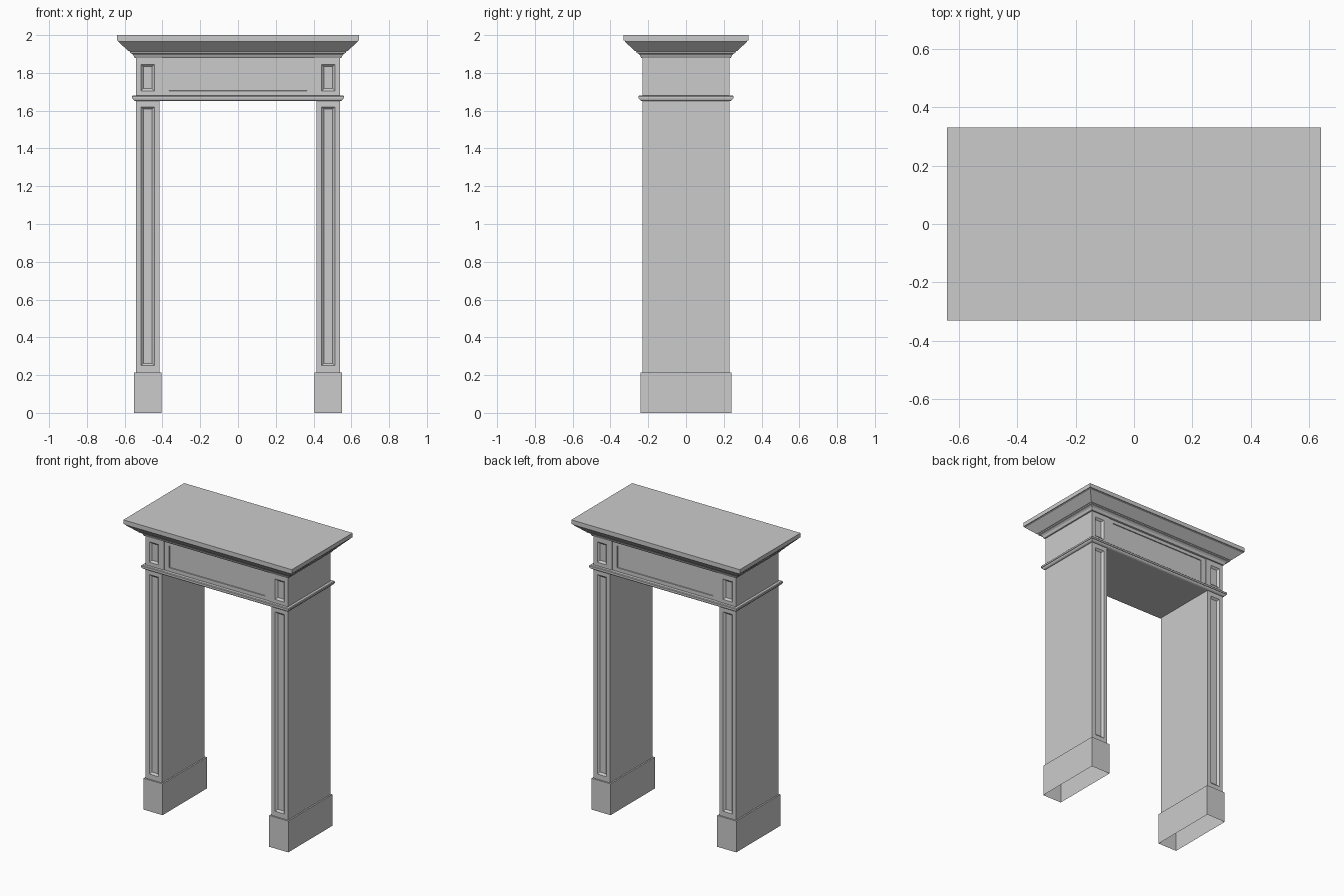
import bpy, bmesh

if "Cube" in bpy.data.objects:
    bpy.data.objects.remove(bpy.data.objects["Cube"])


def finish(bm, name):
    bmesh.ops.remove_doubles(bm, verts=bm.verts, dist=0.0002)
    bmesh.ops.recalc_face_normals(bm, faces=bm.faces)
    me = bpy.data.meshes.new(name)
    bm.to_mesh(me)
    bm.free()
    ob = bpy.data.objects.new(name, me)
    bpy.context.collection.objects.link(ob)
    return ob


def bridge(bm, rings):
    for a, b in zip(rings, rings[1:]):
        for i in range(4):
            j = (i + 1) % 4
            bm.faces.new((a[i], a[j], b[j], b[i]))


def moulding(name, profile, hx=0.54, hy=0.23):
    """Sweep an (offset, z) profile around the rectangular body."""
    bm = bmesh.new()
    rings = [[bm.verts.new((sx * (hx + d), sy * (hy + d), z))
              for sx, sy in ((-1, -1), (1, -1), (1, 1), (-1, 1))]
             for d, z in profile]
    bridge(bm, rings)
    bm.faces.new(rings[0])
    bm.faces.new(rings[-1])
    return finish(bm, name)


def panelled_box(name, outer, panel, hy, bevel, depth, ends=True):
    """Box whose front and back carry a recessed panel; rects are x0, x1, z0, z1."""
    bm = bmesh.new()
    x0, x1, z0, z1 = panel
    inner = (x0 + bevel, x1 - bevel, z0 + bevel, z1 - bevel)
    faces = []
    for s in (-1, 1):
        rings = []
        for (a, b, c, d), y in ((outer, hy), (panel, hy), (inner, hy - depth)):
            rings.append([bm.verts.new((x, s * y, z))
                          for x, z in ((a, c), (b, c), (b, d), (a, d))])
        bridge(bm, rings)
        bm.faces.new(rings[-1])
        faces.append(rings[0])
    f, b = faces
    for i in range(4):
        if ends or i in (1, 3):
            j = (i + 1) % 4
            bm.faces.new((f[i], f[j], b[j], b[i]))
    return finish(bm, name)


def flip(r, s):
    return r if s > 0 else (-r[1], -r[0], r[2], r[3])


def plinth(name, s):
    """Open-bottomed foot with a narrow ledge around the pilaster."""
    bm = bmesh.new()
    rings = []
    for x0, x1, y, z in ((0.405, 0.55, 0.24, 0), (0.405, 0.55, 0.24, 0.215),
                         (0.415, 0.54, 0.23, 0.215)):
        rings.append([bm.verts.new((s * x, yy, z))
                      for x, yy in ((x0, -y), (x1, -y), (x1, y), (x0, y))])
    bridge(bm, rings)
    return finish(bm, name)


# Legs and corner blocks, left and right
for side, s in (("left", -1), ("right", 1)):
    plinth(side + "_plinth", s)
    panelled_box(side + "_pilaster", flip((0.415, 0.54, 0.215, 1.65), s),
                 flip((0.443, 0.513, 0.25, 1.62), s), 0.23, 0.012, 0.012, ends=False)
    panelled_box(side + "_corner_block", flip((0.402, 0.54, 1.66, 1.89), s),
                 flip((0.443, 0.513, 1.705, 1.845), s), 0.23, 0.012, 0.012)

# Frieze between the corner blocks
panelled_box("frieze", (-0.402, 0.402, 1.66, 1.89),
             (-0.365, 0.365, 1.705, 1.855), 0.226, 0.001, 0.006)

# Lower moulding, which also closes the opening from above
moulding("architrave_moulding", [(0.0, 1.65), (0.008, 1.652), (0.014, 1.657),
                                 (0.017, 1.665), (0.021, 1.665), (0.021, 1.676),
                                 (0.017, 1.68), (0.0, 1.68)])

# Cornice and mantel shelf
moulding("cornice", [(0.0, 1.878), (0.007, 1.88), (0.011, 1.887), (0.015, 1.896),
                     (0.023, 1.903), (0.033, 1.906), (0.033, 1.914), (0.041, 1.916),
                     (0.094, 1.966), (0.094, 1.972), (0.1, 1.972), (0.1, 2.0)])
